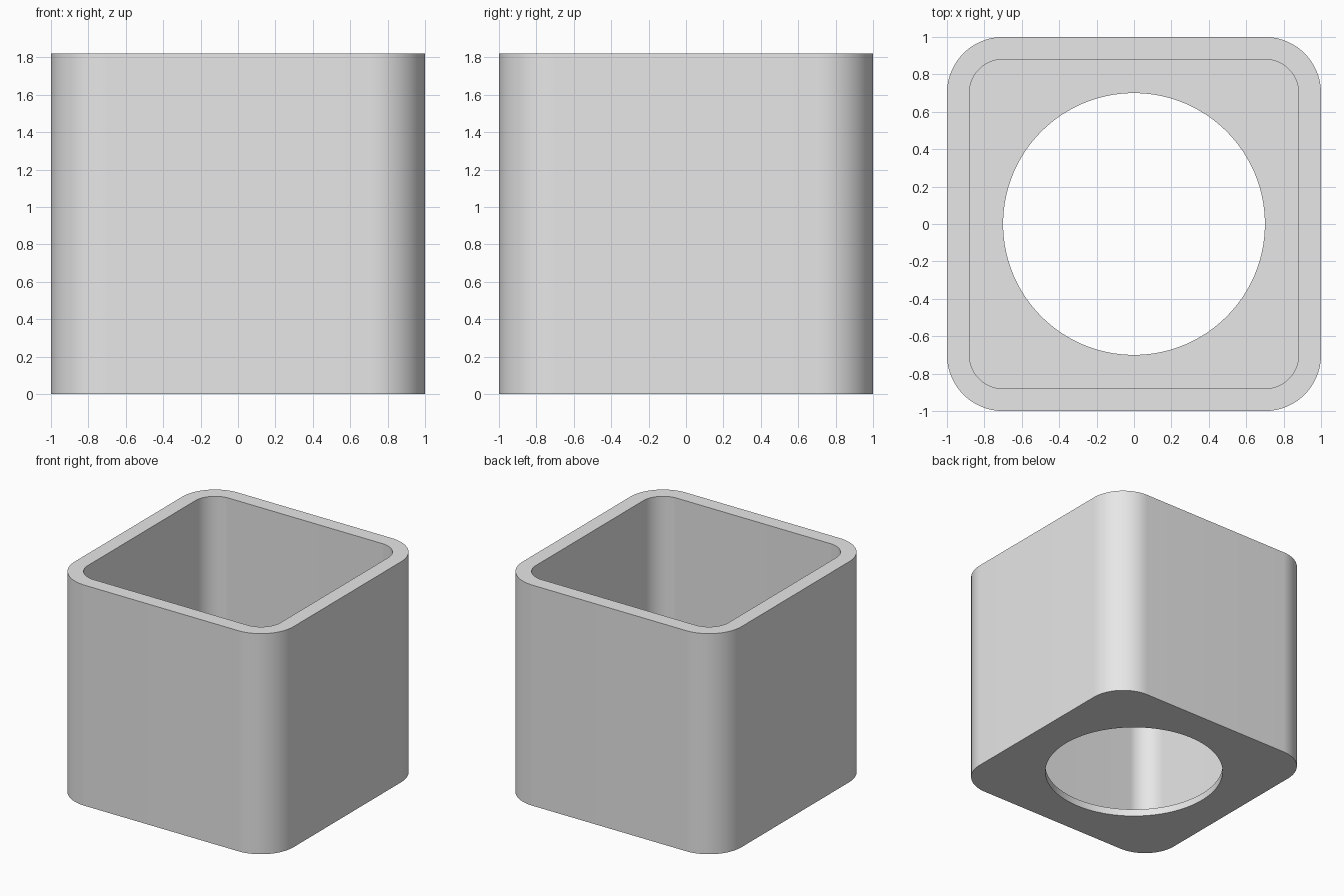
import bpy, bmesh
from math import pi, cos, sin

if "Cube" in bpy.data.objects:
    bpy.data.objects.remove(bpy.data.objects["Cube"])

HEIGHT, FLOOR = 1.82, 0.06
CORNER_STEPS = 24


def rounded_square(half, radius):
    """Outline of a square with rounded corners, counter-clockwise."""
    points = []
    for q in range(4):
        mid = pi / 4 + q * pi / 2
        cx = (half - radius) * (1 if cos(mid) > 0 else -1)
        cy = (half - radius) * (1 if sin(mid) > 0 else -1)
        for k in range(CORNER_STEPS + 1):
            a = (q + k / CORNER_STEPS) * pi / 2
            points.append((cx + radius * cos(a), cy + radius * sin(a)))
    return points


def circle(radius):
    """Circle with the same point count as the rounded square."""
    count = 4 * (CORNER_STEPS + 1)
    angles = [(i + 0.5) / count * 2 * pi for i in range(count)]
    return [(radius * cos(a), radius * sin(a)) for a in angles]


outer = rounded_square(1.0, 0.3)
inner = rounded_square(0.88, 0.18)
hole = circle(0.7)

# Closed chain of rings: underside, outer wall, rim, inner wall, floor, hole edge
sections = [(hole, 0), (outer, 0), (outer, HEIGHT),
            (inner, HEIGHT), (inner, FLOOR), (hole, FLOOR)]
bm = bmesh.new()
rings = [[bm.verts.new((x, y, z)) for x, y in pts] for pts, z in sections]
for r, ring in enumerate(rings):
    following = rings[(r + 1) % len(rings)]
    for i in range(len(ring)):
        j = (i + 1) % len(ring)
        bm.faces.new((ring[i], ring[j], following[j], following[i]))
bmesh.ops.recalc_face_normals(bm, faces=bm.faces)

mesh = bpy.data.meshes.new("square_sleeve")
bm.to_mesh(mesh)
bm.free()
sleeve = bpy.data.objects.new("square_sleeve", mesh)
bpy.context.collection.objects.link(sleeve)

# Plain grey material
grey = bpy.data.materials.new("light_grey")
grey.use_nodes = True
colour = (0.8, 0.8, 0.8, 1)
grey.diffuse_color = colour
grey.node_tree.nodes["Principled BSDF"].inputs["Base Color"].default_value = colour
mesh.materials.append(grey)

# Smooth corners, crisp rims
bpy.ops.object.select_all(action='DESELECT')
sleeve.select_set(True)
bpy.context.view_layer.objects.active = sleeve
bpy.ops.object.shade_smooth_by_angle(angle=pi / 6)
